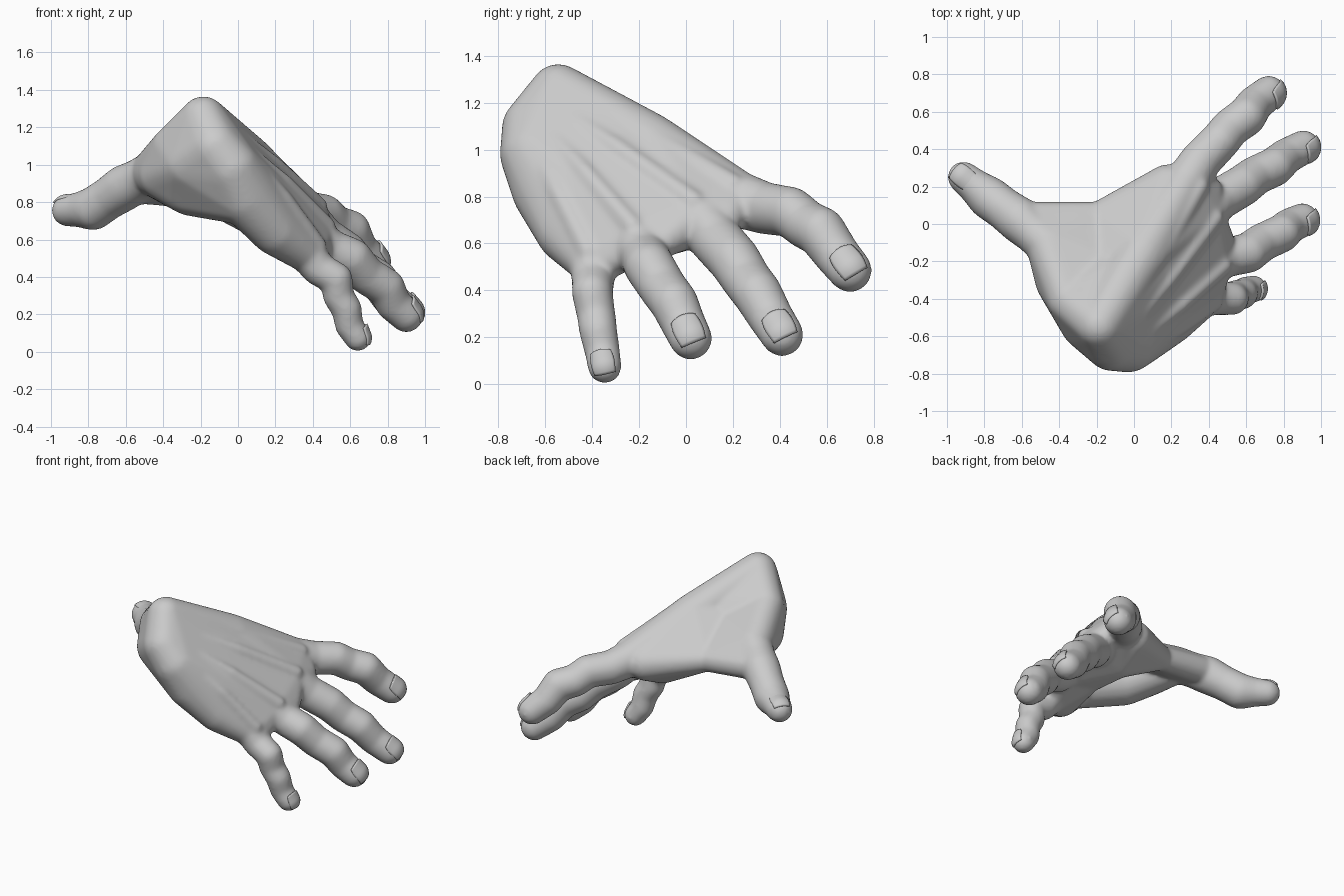
import bpy, bmesh, math
from mathutils import Vector, Matrix

if "Cube" in bpy.data.objects:
    bpy.data.objects.remove(bpy.data.objects["Cube"])

# unit directions used for every ball
tmp = bmesh.new()
bmesh.ops.create_icosphere(tmp, subdivisions=3, radius=1)
DIRS = [v.co.normalized() for v in tmp.verts]
tmp.free()
body = bmesh.new()
DORSAL = Vector((0.76, -0.2, 0.62))


def hull(*balls):
    """Convex skin stretched over balls (x, y, z, r)."""
    vs = [body.verts.new(Vector(b[:3]) + d * b[3]) for b in balls for d in DIRS]
    res = bmesh.ops.convex_hull(body, input=vs)
    junk = {g for k in ("geom_interior", "geom_unused") for g in res[k]
            if isinstance(g, bmesh.types.BMVert)}
    bmesh.ops.delete(body, geom=list(junk), context='VERTS')


def mix(a, b, t, k=1.0):
    c = [p + (q - p) * t for p, q in zip(a, b)]
    c[3] *= k
    return tuple(c)


def move(b, v):
    return (*(Vector(b[:3]) + v), b[3])


def chain(balls, waist=1.0, pad=Vector()):
    """Bone segments; pad pushes the flesh between joints to the palm side."""
    for a, b in zip(balls, balls[1:]):
        m = move(mix(a, b, 0.5, waist), pad)
        hull(a, m)
        hull(m, b)


def nail(name, joint, tip, dorsal):
    """Curved squarish plate lying on the fingertip."""
    y = (Vector(tip[:3]) - Vector(joint[:3])).normalized()
    z = (dorsal - y * dorsal.dot(y)).normalized()
    x = y.cross(z)
    r = tip[3]
    bm = bmesh.new()
    bmesh.ops.create_grid(bm, x_segments=12, y_segments=12, size=1)
    for v in bm.verts:
        u, w = v.co.x, v.co.y
        u, w = u * math.sqrt(1 - w * w * 0.25), w * math.sqrt(1 - u * u * 0.25)
        px, py = u * r * 0.66, w * r * 0.72
        front = max(py, 0)
        v.co = (px, py, math.sqrt(r * r - px * px - front * front) - 0.003)
    me = bpy.data.meshes.new(name)
    bm.to_mesh(me)
    bm.free()
    me.shade_smooth()
    ob = bpy.data.objects.new(name, me)
    bpy.context.collection.objects.link(ob)
    m = Matrix((x, y, z)).transposed().to_4x4()
    m.translation = Vector(tip[:3])
    ob.matrix_world = m
    s = ob.modifiers.new("thickness", 'SOLIDIFY')
    s.thickness, s.offset = 0.012, 0


# wrist and heel of the hand
wrist_top = (-.185, -.545, 1.245, .122)
wrist_mid = (-.12, -.645, 1.09, .142)
wrist_side = (-.03, -.645, 0.98, .15)
heel = (.04, -.59, .83, .155)
edge = (.20, -.505, .65, .135)
inner = (-.25, -.53, 1.0, .145)

# fingers: knuckle, two joints, tip
fingers = {
    "index": [(.28, .22, .79, .12), (.46, .445, .735, .108), (.60, .575, .65, .108), (.72, .70, .485, .094)],
    "middle": [(.36, .05, .72, .12), (.58, .205, .53, .112), (.75, .305, .385, .106), (.905, .41, .21, .092)],
    "ring": [(.41, -.21, .62, .11), (.61, -.155, .50, .108), (.79, -.05, .345, .103), (.90, .02, .195, .092)],
    "pinky": [(.37, -.40, .52, .10), (.525, -.40, .39, .088), (.58, -.375, .23, .082), (.64, -.347, .075, .073)],
}
K = {n: f[0] for n, f in fingers.items()}
for n, f in fingers.items():
    chain(f, 0.98, DORSAL * -0.02)
    nail(n + "_nail", f[2], f[3], DORSAL)

# back of the hand and palm
mid_bone = mix(wrist_top, K["index"], 0.5, 1.18)
hull(wrist_top, mid_bone, K["index"])
hull(wrist_top, wrist_mid, K["index"], K["middle"])
hull(wrist_top, wrist_side, K["middle"], K["ring"])
hull(wrist_mid, wrist_side, heel, edge, K["ring"], K["pinky"])
hull(wrist_top, wrist_mid, wrist_side, heel, inner)
hull(K["middle"], K["ring"], (.46, -.08, .62, .075))
hull(K["middle"], K["index"], (.40, .18, .72, .075))
hull(K["pinky"], K["ring"], (.43, -.31, .54, .07))

# tendon ridges from wrist to knuckles
for n, t in (("index", 0.05), ("middle", 0.35), ("ring", 0.7), ("pinky", 1.0)):
    w, line = mix(wrist_top, wrist_side, t), []
    for s, sink in ((0.05, 0.05), (0.5, 0.022), (1.0, 0.027)):
        b = mix(w, K[n], s)
        line.append((*(Vector(b[:3]) + DORSAL * (b[3] - sink)), 0.042 + 0.008 * s))
    chain(line)

# ball of the thumb
thenar = (-.25, -.40, .875, .15)
thumb_base = (-.385, -.30, .95, .145)
thumb_top = (-.35, -.41, 1.095, .112)
thumb_root = (-.46, -.11, .955, .118)
hull(wrist_top, inner, thumb_top)
hull(inner, thenar, thumb_base, thumb_top, heel)
hull(thenar, thumb_base, thumb_root)
hull(thumb_top, thumb_base, thumb_root)

# thumb
thumb = [thumb_root, (-.61, .02, .875, .124), (-.775, .14, .765, .116), (-.912, .25, .755, .085)]
chain(thumb, 0.95)
nail("thumb_nail", thumb[2], thumb[3], Vector((-.1, .1, 1)))

# web of skin between thumb and index finger, hollow on its upper side
web = (-.19, .04, .84, .08)
hollow = (-.17, -.22, .99, .10)
pad = (.16, .03, .69, .11)
hull(thumb_root, web, hollow)
hull(web, hollow, mid_bone)
hull(hollow, thumb_top, thumb_root)
hull(hollow, thumb_top, wrist_top, mix(wrist_top, K["index"], 0.4, 0.9))
hull(web, mid_bone, (.18, .20, .78, .12))
hull(thumb_root, (-.52, .03, .88, .09), web)

# fleshy pads of the palm under the knuckles
hull(pad, K["index"], K["middle"], mid_bone)
hull(pad, web, mid_bone, (.18, .20, .78, .12))
hull(pad, K["middle"], K["ring"], (.24, -.2, .66, .12))
hull((.24, -.2, .66, .12), K["ring"], K["pinky"], edge)

# fuse everything into one smooth skin
me = bpy.data.meshes.new("hand")
body.to_mesh(me)
body.free()
hand = bpy.data.objects.new("hand", me)
bpy.context.collection.objects.link(hand)
rm = hand.modifiers.new("fuse", 'REMESH')
rm.mode, rm.voxel_size, rm.use_smooth_shade = 'VOXEL', 0.012, True
sm = hand.modifiers.new("soften", 'SMOOTH')
sm.factor, sm.iterations = 0.5, 16
